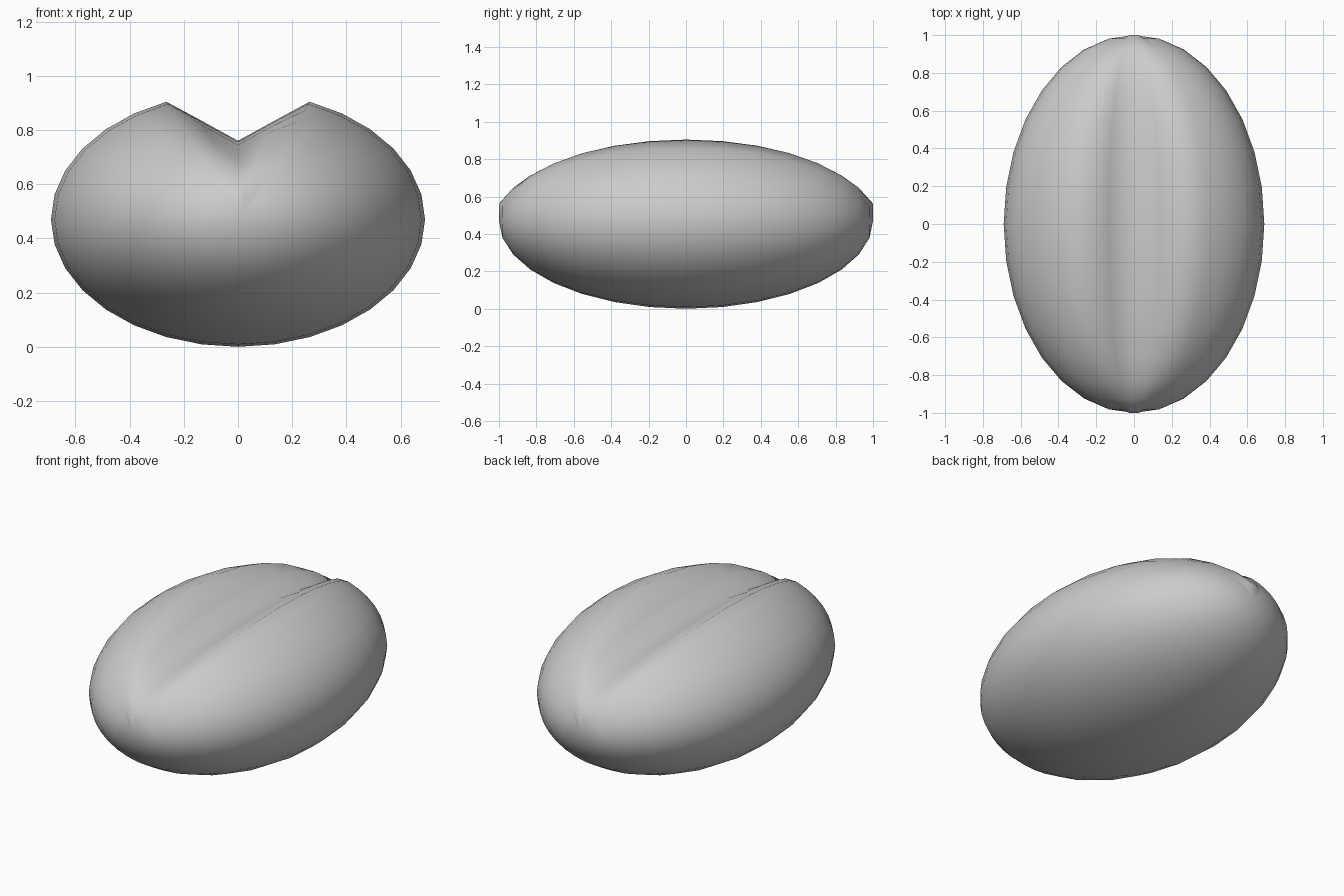
import bpy, bmesh, math
from mathutils import Matrix

if "Cube" in bpy.data.objects:
    bpy.data.objects.remove(bpy.data.objects["Cube"])

HALF_W, HALF_L, HALF_H = 0.69, 1.0, 0.47

# Bean body: sphere with its poles at the two long ends
bm = bmesh.new()
bmesh.ops.create_uvsphere(bm, u_segments=32, v_segments=16, radius=1.0,
                          matrix=Matrix.Rotation(math.radians(90), 4, 'X'))
bmesh.ops.scale(bm, vec=(HALF_W, HALF_L, HALF_H), verts=bm.verts)
bmesh.ops.translate(bm, vec=(0, 0, HALF_H), verts=bm.verts)

# V-shaped crease running lengthwise along the top, fading out at the ends
for v in bm.verts:
    if v.co.z > HALF_H + 0.01:
        arch = math.sqrt(max(0.0, 1 - v.co.y ** 2))
        crease = 0.56 + 0.20 * arch + 0.55 * abs(v.co.x)
        v.co.z = min(v.co.z, crease)
        # Blunt upper lip at each tip
        if abs(v.co.y) > 0.97 and abs(v.co.x) < 0.03:
            v.co.y = math.copysign(HALF_L, v.co.y)

bmesh.ops.recalc_face_normals(bm, faces=bm.faces)
mesh = bpy.data.meshes.new("bean")
bm.to_mesh(mesh)
bm.free()
for p in mesh.polygons:
    p.use_smooth = True
bpy.context.collection.objects.link(bpy.data.objects.new("bean", mesh))
